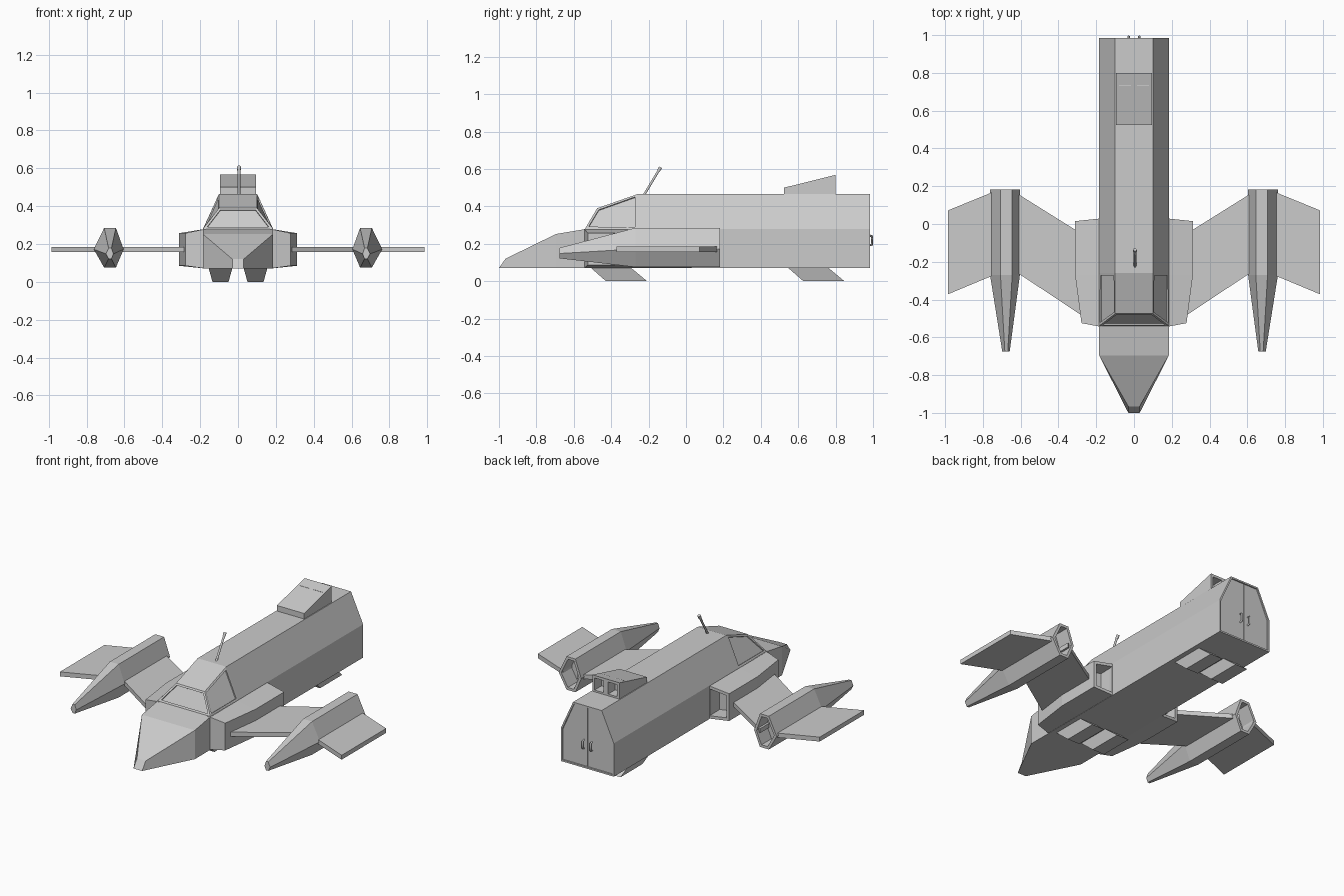
import bpy, bmesh
from mathutils import Vector

if "Cube" in bpy.data.objects:
    bpy.data.objects.remove(bpy.data.objects["Cube"])


def loft(name, rings, recesses=(), mirror=False, drop=None):
    """Skin equal rings into a capped solid; recesses = (point, normal, rim, depth)."""
    bm = bmesh.new()
    loops = [[bm.verts.new(p) for p in r] for r in rings]
    n = len(loops[0])
    for a, b in zip(loops, loops[1:]):
        for i in range(n):
            bm.faces.new((a[i], a[(i + 1) % n], b[(i + 1) % n], b[i]))
    bm.faces.new(loops[0])
    bm.faces.new(loops[-1])
    bmesh.ops.recalc_face_normals(bm, faces=bm.faces)
    # sink a panel into the face that looks most along each direction
    targets = []
    for direction, rim, depth in recesses:
        d = Vector(direction).normalized()
        targets.append((max(bm.faces, key=lambda f: f.normal.dot(d)), rim, depth))
    for f, rim, depth in targets:
        bmesh.ops.inset_individual(bm, faces=[f], thickness=rim, use_even_offset=True)
        bmesh.ops.inset_individual(bm, faces=[f], thickness=0, depth=-depth)
    if drop:
        bmesh.ops.delete(bm, geom=[f for f in bm.faces if drop(f)], context='FACES')
    me = bpy.data.meshes.new(name)
    bm.to_mesh(me)
    bm.free()
    ob = bpy.data.objects.new(name, me)
    bpy.context.collection.objects.link(ob)
    if mirror:
        ob.modifiers.new("mirror", 'MIRROR').use_clip = True
    return ob


def section(pts, y):
    return [(x, y, z) for x, z in pts]


def tube(name, pts, radius, res=0):
    cu = bpy.data.curves.new(name, 'CURVE')
    cu.dimensions = '3D'
    cu.bevel_depth, cu.bevel_resolution, cu.use_fill_caps = radius, res, True
    sp = cu.splines.new('POLY')
    sp.points.add(len(pts) - 1)
    for p, co in zip(sp.points, pts):
        p.co = (*co, 1)
    bpy.context.collection.objects.link(bpy.data.objects.new(name, cu))


W = 0.185

# main cargo hull with recessed rear frame
hull = [(-W, .07), (W, .07), (W, .28), (.1, .465), (-.1, .465), (-W, .28)]
loft("cargo_hull", [section(hull, -.26), section(hull, .985)], [((0, 1, 0), .01, .012)])

# forward lower hull and pointed nose
rings = [[(-w, yb, .07), (w, yb, .07), (w, yt, z), (-w, yt, z)]
         for w, yb, yt, z in [(W, -.26, -.26, .28), (W, -.54, -.54, .278),
                              (W, -.695, -.695, .252), (.03, -1, -.965, .12)]]
loft("nose", rings)

# cockpit canopy with sunken windows
loft("canopy", [[(-W, -.54, .28), (W, -.54, .28), (W, -.26, .28), (-W, -.26, .28)],
                [(-.1, -.475, .39), (.1, -.475, .39), (.1, -.26, .465), (-.1, -.26, .465)]],
     [((0, -1, .5), .012, .008), ((1, 0, .4), .012, .008), ((-1, 0, .4), .012, .008)])

# rear double doors with handles
door = [(.002, .082), (.173, .082), (.173, .276), (.094, .453), (.002, .453)]
loft("rear_door", [section(door, .965), section(door, .979)], mirror=True)
for s in (-1, 1):
    tube("door_handle", [(s * .028, .975, .245), (s * .028, .994, .24),
                         (s * .028, .994, .195), (s * .028, .975, .19)], .006)

# side pods, hollow at the back
pod = [[(.17, y0, .07), (x, y1, .085), (x, y1, .257), (.17, y0, .28)]
       for x, y0, y1 in [(.278, -.545, -.525), (.312, -.27, -.27), (.312, .03, .015)]]
loft("side_pod", pod, [((0, 1, 0), .018, .1)], mirror=True)


# wings, inner and outer panels
def wing(name, ends):
    loft(name, [[(x, yf, .157), (x, yr, .157), (x, yr, .185), (x, yf, .185)]
                for x, yf, yr in ends], mirror=True)


wing("inner_wing", [(.28, -.482, -.05), (.64, -.243, .215 - .04)])
wing("outer_wing", [(.74, -.27, .172), (.985, -.372, .072)])

# hexagonal engine nacelles with tapered tips and hollow exhausts
hexa = [(.645, .075), (.707, .075), (.762, .172), (.707, .285), (.645, .285), (.604, .172)]
tip = [(.677 + (x - .68) * .25, .15 + (z - .18) * .27) for x, z in hexa]
loft("engine_nacelle", [section(tip, -.675), section(hexa, -.27), section(hexa, .183)],
     [((0, 1, 0), .016, .1)], mirror=True)

# roof exhaust housing with two square openings
loft("roof_exhaust", [[(0, y, .46), (.095, y, .46), (.095, y, z), (0, y, z)]
                      for y, z in [(.525, .5), (.8, .568)]],
     [((0, 1, 0), .016, .07)], mirror=True,
     drop=lambda f: all(v.co.x < .001 for v in f.verts))

# raked landing skids, front and rear pairs
for name, y in (("front_skid", -.51), ("rear_skid", .545)):
    loft(name, [[(.03, y, .072), (.155, y, .072), (.155, y + .215, .072), (.03, y + .215, .072)],
                [(.05, y + .082, 0), (.135, y + .082, 0), (.135, y + .302, 0), (.05, y + .302, 0)]],
         mirror=True)

# antenna with a thicker tip
tube("antenna", [(.005, -.228, .455), (.005, -.142, .598)], .007, 1)
tube("antenna_tip", [(.005, -.147, .59), (.005, -.136, .609)], .01, 1)
